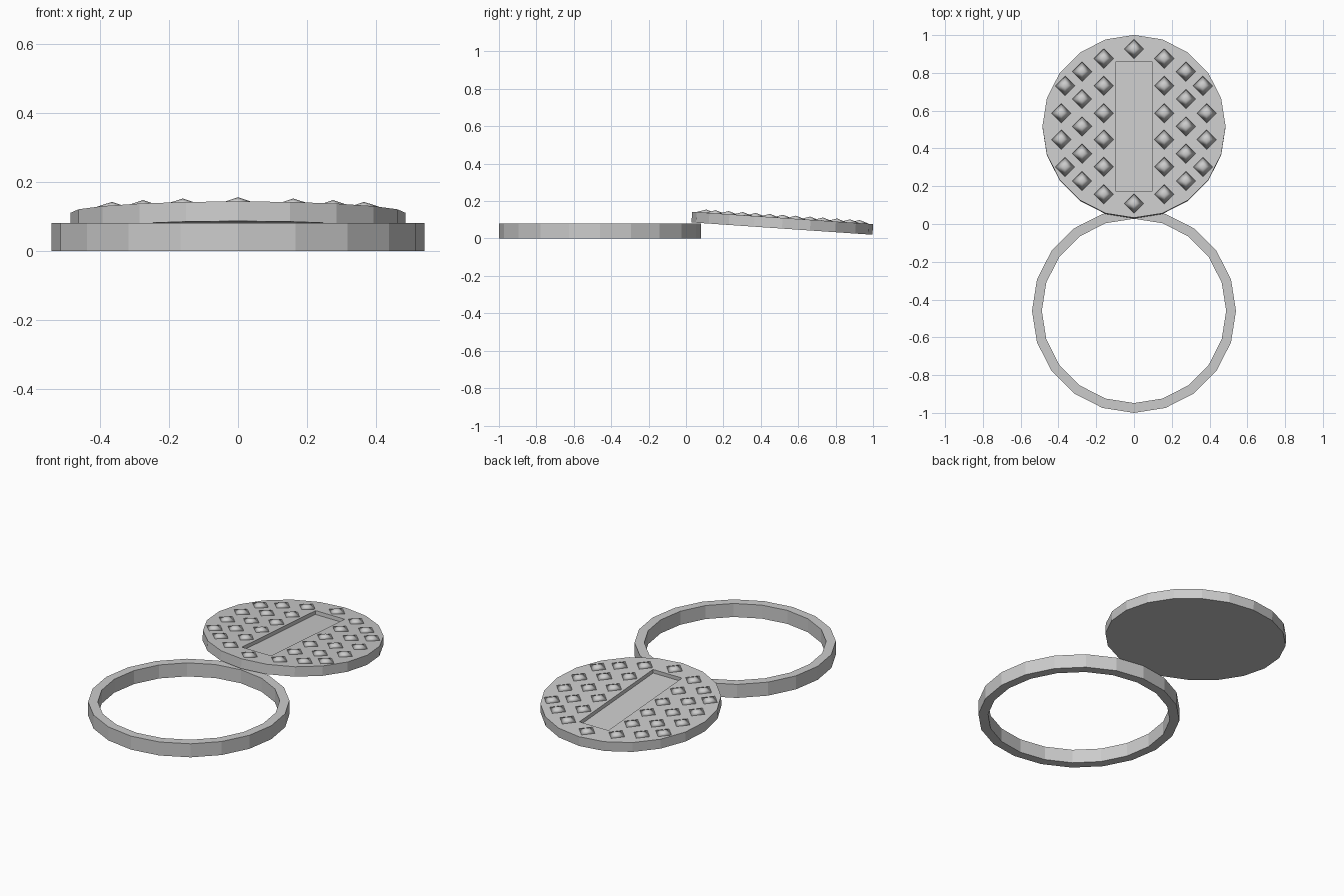
import bpy, bmesh
from math import sin, cos, tau, radians
from mathutils import Matrix

if "Cube" in bpy.data.objects:
    bpy.data.objects.remove(bpy.data.objects["Cube"])

SIDES = 20
LID_R, LID_T = 0.485, 0.057
TOP = LID_T / 2


def add_object(name, bm, matrix=Matrix.Identity(4)):
    bmesh.ops.recalc_face_normals(bm, faces=bm.faces)
    mesh = bpy.data.meshes.new(name)
    bm.to_mesh(mesh)
    bm.free()
    obj = bpy.data.objects.new(name, mesh)
    obj.matrix_world = matrix
    bpy.context.collection.objects.link(obj)
    return obj


# Rim: square-section ring lying on the ground
bm = bmesh.new()
profile = [(0.54, 0), (0.54, 0.08), (0.488, 0.08), (0.488, 0)]
loops = [[bm.verts.new((r * cos(tau * i / SIDES), r * sin(tau * i / SIDES), z))
          for i in range(SIDES)] for r, z in profile]
for a, b in zip(loops, loops[1:] + loops[:1]):
    for i in range(SIDES):
        j = (i + 1) % SIDES
        bm.faces.new((a[i], a[j], b[j], b[i]))
add_object("rim", bm, Matrix.Translation((0, -0.46, 0)))

# The cover leans on the rim, sloping down to the back
tilt = Matrix.Translation((0, 0.515, 0.0815)) @ Matrix.Rotation(radians(-3.9), 4, 'X')

# Cover plate with a shallow rectangular recess
bm = bmesh.new()
plate = [[bm.verts.new((LID_R * cos(tau * i / SIDES), LID_R * sin(tau * i / SIDES), z))
          for i in range(SIDES)] for z in (-TOP, TOP)]
bm.faces.new(plate[0])
corners = [(-0.095, -0.345), (0.095, -0.345), (0.095, 0.345), (-0.095, 0.345)]
recess = [[bm.verts.new((x, y, z)) for x, y in corners] for z in (TOP, TOP - 0.022)]
bm.faces.new(recess[1])
for low, high in (plate, recess):
    n = len(low)
    for i in range(n):
        bm.faces.new((low[i], low[(i + 1) % n], high[(i + 1) % n], high[i]))
outline = [bm.edges.get((l[i], l[(i + 1) % len(l)]))
           for l in (plate[1], recess[0]) for i in range(len(l))]
bmesh.ops.triangle_fill(bm, edges=outline, use_beauty=True)
add_object("cover", bm, tilt)

# Raised diamond grips: low pyramids in staggered columns, mirrored in x
spots = [(0, 0.41), (0, -0.41)]
half = [(0.16, 0.07), (0.16, 0.215), (0.16, 0.36),
        (0.275, 0.145), (0.275, 0.29), (0.365, 0.215), (0.385, 0.07)]
half += [(x, -y) for x, y in half] + [(0.275, 0)]
spots += [(s * x, y) for x, y in half for s in (-1, 1)]
bm = bmesh.new()
for x, y in spots:
    bmesh.ops.create_cone(bm, cap_ends=True, segments=4, radius1=0.055, radius2=0,
                          depth=0.018,
                          matrix=Matrix.Translation((x, y, TOP + 0.008)))
bmesh.ops.remove_doubles(bm, verts=bm.verts, dist=0.0001)
for f in bm.faces:
    f.smooth = True
add_object("diamond_grips", bm, tilt)
